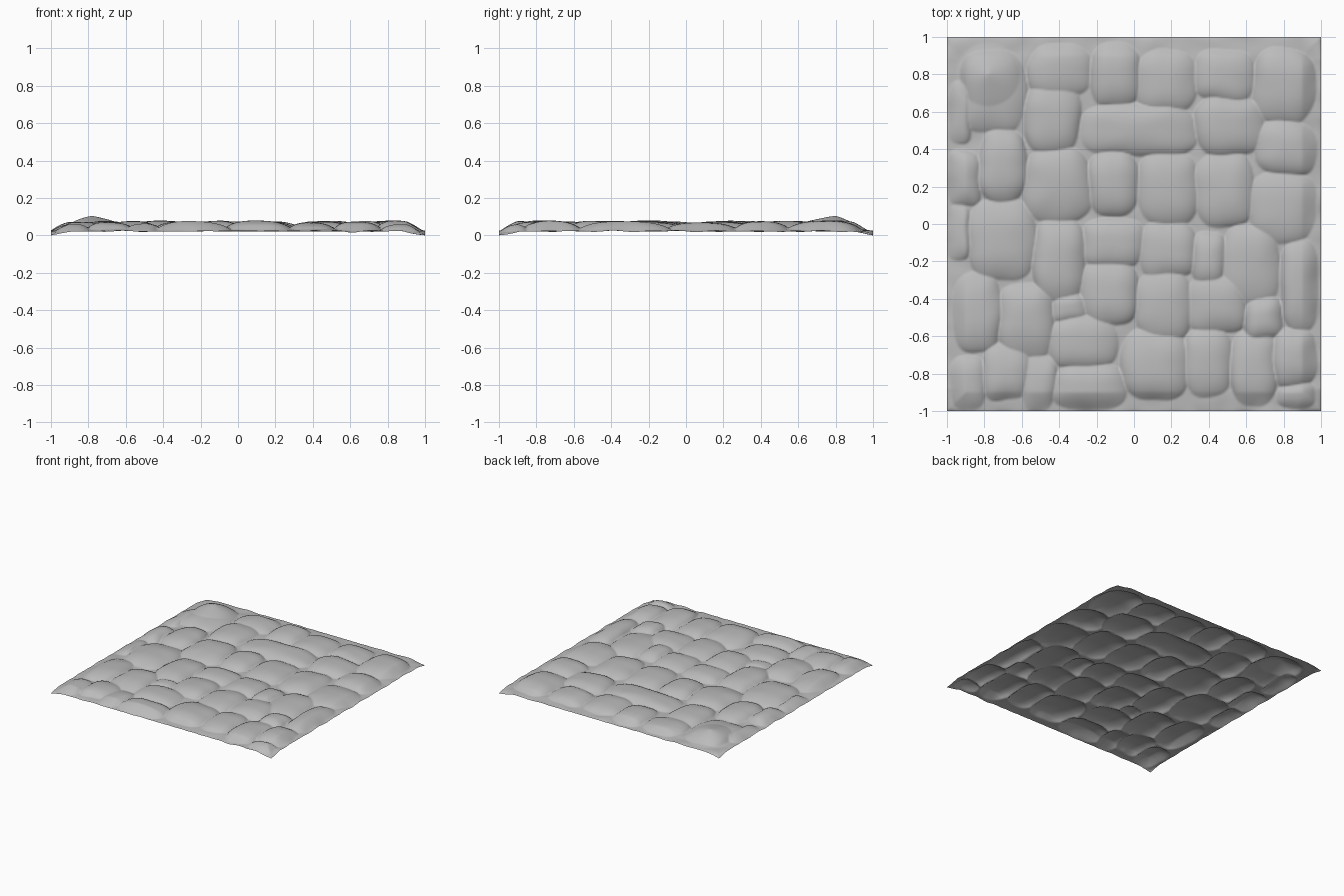
import bpy, bmesh, math, random
from mathutils import Vector, noise

if "Cube" in bpy.data.objects:
    bpy.data.objects.remove(bpy.data.objects["Cube"])

random.seed(4)

# Cobbles by course: x0, x1, y0, y1
STONES = [
    (-.92, -.58, .50, .92), (-.55, -.25, .69, .95), (-.23, .02, .64, .95), (.02, .32, .60, .92),
    (.34, .63, .66, .92), (.65, .95, .55, .92),
    (-.57, -.30, .39, .75), (-.27, .32, .38, .63), (.34, .68, .38, .67), (.66, .96, .28, .54),
    (-.99, -.83, .10, .38), (-.82, -.59, .13, .49), (-.58, -.24, .02, .40), (-.23, .01, .06, .38),
    (.03, .33, .00, .38), (.34, .63, .00, .37), (.63, .96, -.09, .27),
    (-.88, -.54, -.29, .12), (-.53, -.27, -.41, .02), (-.26, .04, -.22, .02), (.04, .32, -.28, .00),
    (.32, .48, -.32, -.05), (.48, .77, -.42, -.02), (.80, .97, -.56, -.09),
    (-.96, -.72, -.67, -.27), (-.71, -.44, -.70, -.33), (-.27, .01, -.53, -.20),
    (.02, .30, -.61, -.26), (.30, .58, -.57, -.28), (.59, .78, -.61, -.40),
    (-.45, -.10, -.76, -.50), (-.06, .28, -.93, -.58), (.28, .51, -.91, -.57),
    (.53, .75, -.96, -.57), (.75, .96, -.86, -.57), (-.80, -.57, -.93, -.66), (-.42, -.06, -.98, -.76)]

N = 230        # grid resolution
BED = .033     # mortar height


def cobble(x0, x1, y0, y1, rise):
    """Centre, padded half sizes, rise and a slight tilt."""
    return ((x0 + x1) / 2, (y0 + y1) / 2, (x1 - x0) / 2 + .018, (y1 - y0) / 2 + .018, rise,
            random.uniform(-.006, .006), random.uniform(-.006, .006))


cobbles = [cobble(*s, random.uniform(.043, .053)) for s in STONES]
# Small filler stones in the leftover gaps at the rim
for x, y, a, b in [(-.89, -.85, .08, .13), (-.51, -.85, .08, .14), (-.35, -.45, .08, .06),
                   (-.93, .60, .05, .15), (-.94, -.05, .05, .13), (.87, -.92, .09, .05)]:
    cobbles.append(cobble(x - a, x + a, y - b, y + b, .036))


def height(x, y):
    # Wobble the outlines so that no stone is a perfect box
    wx = x + .018 * noise.noise(Vector((x * 6, y * 6, 1)))
    wy = y + .018 * noise.noise(Vector((x * 6, y * 6, 7)))
    z = BED + .008 * noise.noise(Vector((x * 8, y * 8, 3)))
    for cx, cy, a, b, rise, tx, ty in cobbles:
        u, v = (wx - cx) / a, (wy - cy) / b
        if abs(u) < 1 and abs(v) < 1:
            r = (abs(u) ** 3 + abs(v) ** 3) ** (1 / 3)
            if r < 1:
                z = max(z, BED - .003 + (rise + tx * u + ty * v) * (1 - r ** 2.6) ** .75)
    # The raised peak of the back left stone
    z += .036 * max(0, 1 - math.hypot((x + .78) / .17, (y - .80) / .17))
    # Fall to the rim, lowest in the corners
    edge = min(1, (1 - max(abs(x), abs(y))) / .10)
    rim = .026 + .009 * noise.noise(Vector((x * 9, y * 9, 5)))
    rim -= .022 * max(0, min(abs(x), abs(y)) - .88) / .12
    return rim + (z - rim) * edge ** .6


# Cobbled paving sheet
bm = bmesh.new()
bmesh.ops.create_grid(bm, x_segments=N, y_segments=N, size=1)
for v in bm.verts:
    v.co.z = height(v.co.x, v.co.y)
low = min(v.co.z for v in bm.verts)
for v in bm.verts:
    v.co.z -= low
for f in bm.faces:
    f.smooth = True
mesh = bpy.data.meshes.new("cobbled_paving")
bm.to_mesh(mesh)
bm.free()
paving = bpy.data.objects.new("cobbled_paving", mesh)
bpy.context.collection.objects.link(paving)

stone = bpy.data.materials.new("grey stone")
stone.diffuse_color = (.5, .5, .5, 1)
stone.use_nodes = True
stone.node_tree.nodes["Principled BSDF"].inputs["Base Color"].default_value = stone.diffuse_color
mesh.materials.append(stone)
